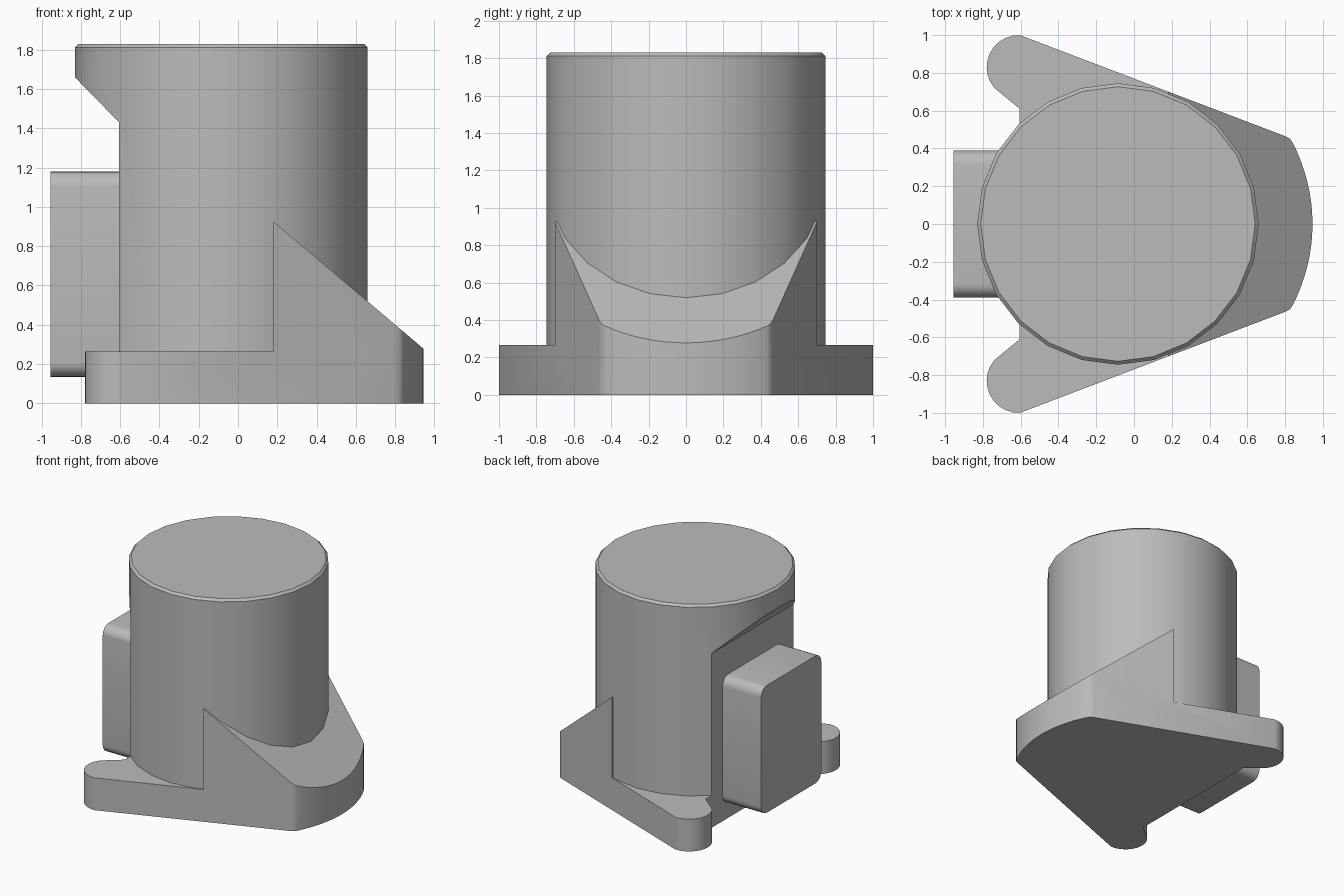
import bpy, bmesh, math
from mathutils import Matrix, Vector

cube = bpy.data.objects.get("Cube")
if cube:
    bpy.data.objects.remove(cube, do_unlink=True)

grey = bpy.data.materials.new("plain grey")
grey.use_nodes = True
colour = (0.5, 0.5, 0.5, 1)
grey.diffuse_color = colour
grey.node_tree.nodes["Principled BSDF"].inputs["Base Color"].default_value = colour


def finish(name, bm):
    bmesh.ops.recalc_face_normals(bm, faces=bm.faces)
    mesh = bpy.data.meshes.new(name)
    bm.to_mesh(mesh)
    bm.free()
    mesh.materials.append(grey)
    obj = bpy.data.objects.new(name, mesh)
    bpy.context.collection.objects.link(obj)
    return obj


def prism(name, points, direction):
    """Extrude a closed outline of 3D points along a direction."""
    bm = bmesh.new()
    face = bm.faces.new([bm.verts.new(p) for p in points])
    new = bmesh.ops.extrude_face_region(bm, geom=[face])["geom"]
    verts = [v for v in new if isinstance(v, bmesh.types.BMVert)]
    bmesh.ops.translate(bm, verts=verts, vec=direction)
    return finish(name, bm)


def apply_boolean(obj, cutter, operation):
    mod = obj.modifiers.new("cut", 'BOOLEAN')
    mod.object, mod.operation, mod.solver = cutter, operation, 'EXACT'
    bpy.context.view_layer.objects.active = obj
    bpy.ops.object.modifier_apply(modifier=mod.name)
    bpy.data.objects.remove(cutter, do_unlink=True)


def smooth(obj):
    bpy.ops.object.select_all(action='DESELECT')
    obj.select_set(True)
    bpy.context.view_layer.objects.active = obj
    bpy.ops.object.shade_smooth_by_angle(angle=math.radians(30))


def arc(cx, cy, r, start, end, steps):
    angles = [math.radians(start + (end - start) * i / steps) for i in range(steps + 1)]
    return [(cx + r * math.cos(a), cy + r * math.sin(a)) for a in angles]


FLAT_X = -0.605
PLATE_TOP = 0.265

# Main round housing with a chamfered rim
bottom, top = PLATE_TOP - 0.02, 1.83
bm = bmesh.new()
bmesh.ops.create_cone(bm, cap_ends=True, segments=24, radius1=0.745, radius2=0.745,
                      depth=top - bottom,
                      matrix=Matrix.Translation((-0.085, 0, (top + bottom) / 2)))
rim = [e for e in bm.edges if all(v.co.z > 1.8 for v in e.verts)]
bmesh.ops.bevel(bm, geom=rim, offset=0.018, segments=1, affect='EDGES')
housing = finish("round_housing", bm)

# Flat mounting face with a sloped overhang above it
notch = [(-1.1, 0), (FLAT_X, 0), (FLAT_X, 1.43), (-1.1, 1.935)]
cutter = prism("notch_cutter", [(x, -1, z) for x, z in notch], Vector((0, 2, 0)))
apply_boolean(housing, cutter, 'DIFFERENCE')
smooth(housing)

# Base: mirrored outline with two rounded ears and a curved nose
half = [(0.945 - 0.933 + 0.933 * math.cos(a), 0.933 * math.sin(a))
        for a in [math.radians(27.5 * i / 8) for i in range(9)]]
half += [(0.825, 0.452), (0.80, 0.465)]
half += arc(-0.61, 0.83, 0.17, 88, 220, 10)
half += [(FLAT_X, 0.61)]
outline = half + [(x, -y) for x, y in reversed(half[1:])]
base = prism("base_with_ramp", [(x, y, 0) for x, y in outline], Vector((0, 0, 1.2)))

# Side profile trims the base to a thin plate and a sloping ramp
profile = [(-1.2, -0.0), (-1.2, PLATE_TOP), (0.18, PLATE_TOP), (0.18, 0.926),
           (1.1, 0.146), (1.1, -0.0)]
trim = prism("side_profile", [(x, -1.2, z) for x, z in profile], Vector((0, 2.4, 0)))
apply_boolean(base, trim, 'INTERSECT')
smooth(base)

# Connector block with rounded corners on the flat face
corner = 0.075
low, high, side = 0.135 + corner, 1.18 - corner, 0.39 - corner
section = []
for cy, cz, start in ((side, high, 0), (-side, high, 90), (-side, low, 180), (side, low, 270)):
    section += arc(cy, cz, corner, start, start + 90, 6)
block = prism("connector_block", [(-0.955, y, z) for y, z in section],
              Vector((0.955 + FLAT_X + 0.02, 0, 0)))
smooth(block)
